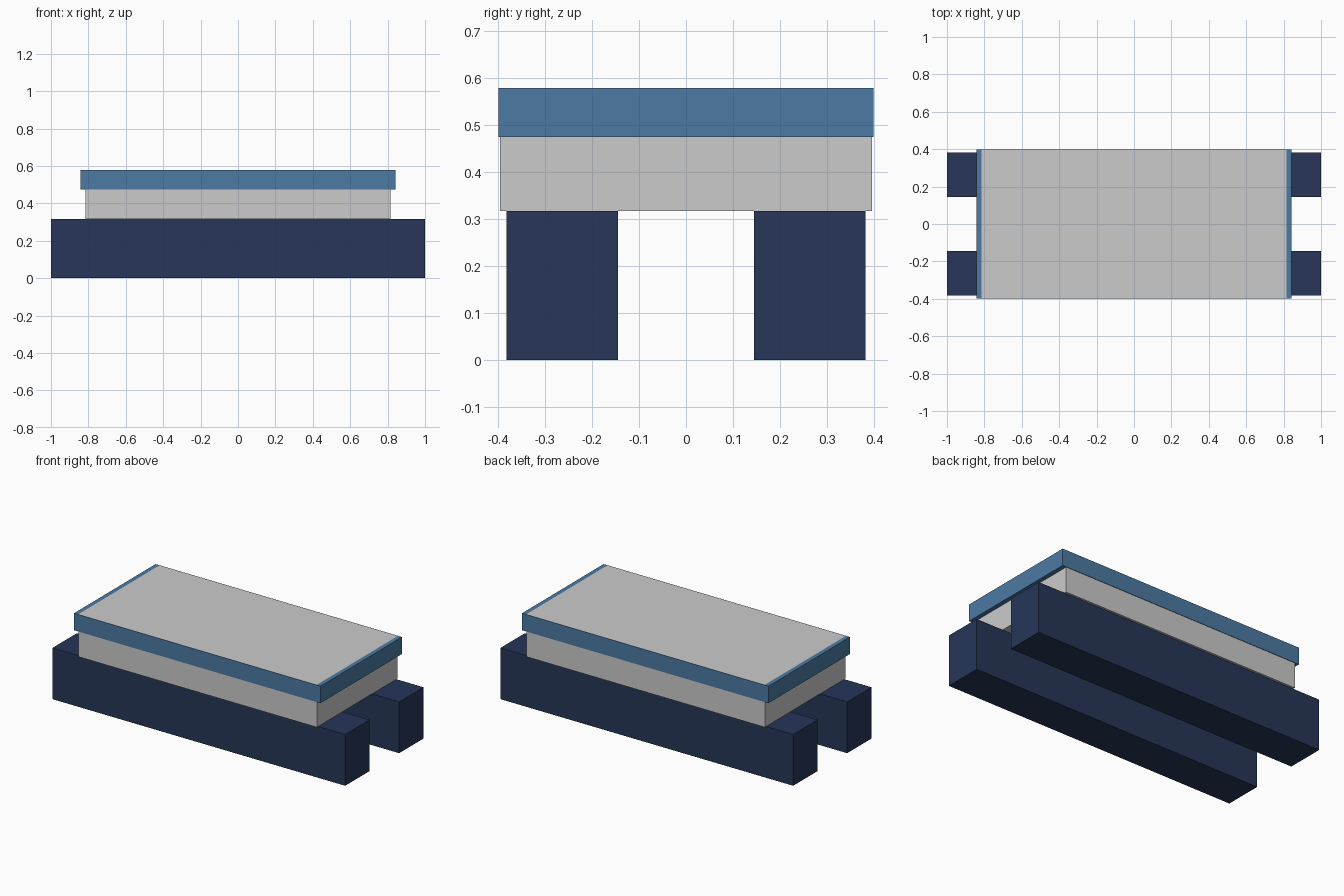
import bpy, bmesh
from mathutils import Matrix, Vector

if "Cube" in bpy.data.objects:
    bpy.data.objects.remove(bpy.data.objects["Cube"])


def material(name, rgb):
    mat = bpy.data.materials.new(name)
    mat.diffuse_color = (*rgb, 1)
    mat.use_nodes = True
    mat.node_tree.nodes["Principled BSDF"].inputs["Base Color"].default_value = mat.diffuse_color
    return mat


def box(name, low, high, mat=None):
    low, high = Vector(low), Vector(high)
    mesh = bpy.data.meshes.new(name)
    bm = bmesh.new()
    bmesh.ops.create_cube(bm, size=1, matrix=Matrix.Translation((low + high) / 2)
                          @ Matrix.Diagonal((*(high - low), 1)))
    bm.to_mesh(mesh)
    bm.free()
    obj = bpy.data.objects.new(name, mesh)
    bpy.context.collection.objects.link(obj)
    if mat:
        mesh.materials.append(mat)
    return obj


navy = material("navy", (0.02, 0.037, 0.098))
blue = material("blue", (0.072, 0.195, 0.366))

BEAM_TOP, RIM_BOTTOM, TOP = 0.317, 0.474, 0.579
BX, BY = 0.815, 0.395    # body half size
RX, RY = 0.842, 0.398    # rim half size

# Two long support beams, mirrored front to back
beam = box("support_beams", (-1, -0.382, 0), (1, -0.145, BEAM_TOP), navy)
mirror = beam.modifiers.new("mirror", 'MIRROR')
mirror.use_axis = (False, True, False)

# Solid grey body resting on the beams
box("body", (-BX, -BY, BEAM_TOP), (BX, BY, TOP))

# Blue rim wrapped around the top of the body, flush with its top face
for name, s in (("left", -1), ("right", 1)):
    x0, x1 = sorted((s * BX, s * RX))
    box(f"rim_{name}", (x0, -RY, RIM_BOTTOM), (x1, RY, TOP), blue)
for name, s in (("front", -1), ("back", 1)):
    y0, y1 = sorted((s * BY, s * RY))
    box(f"rim_{name}", (-BX, y0, RIM_BOTTOM), (BX, y1, TOP), blue)
